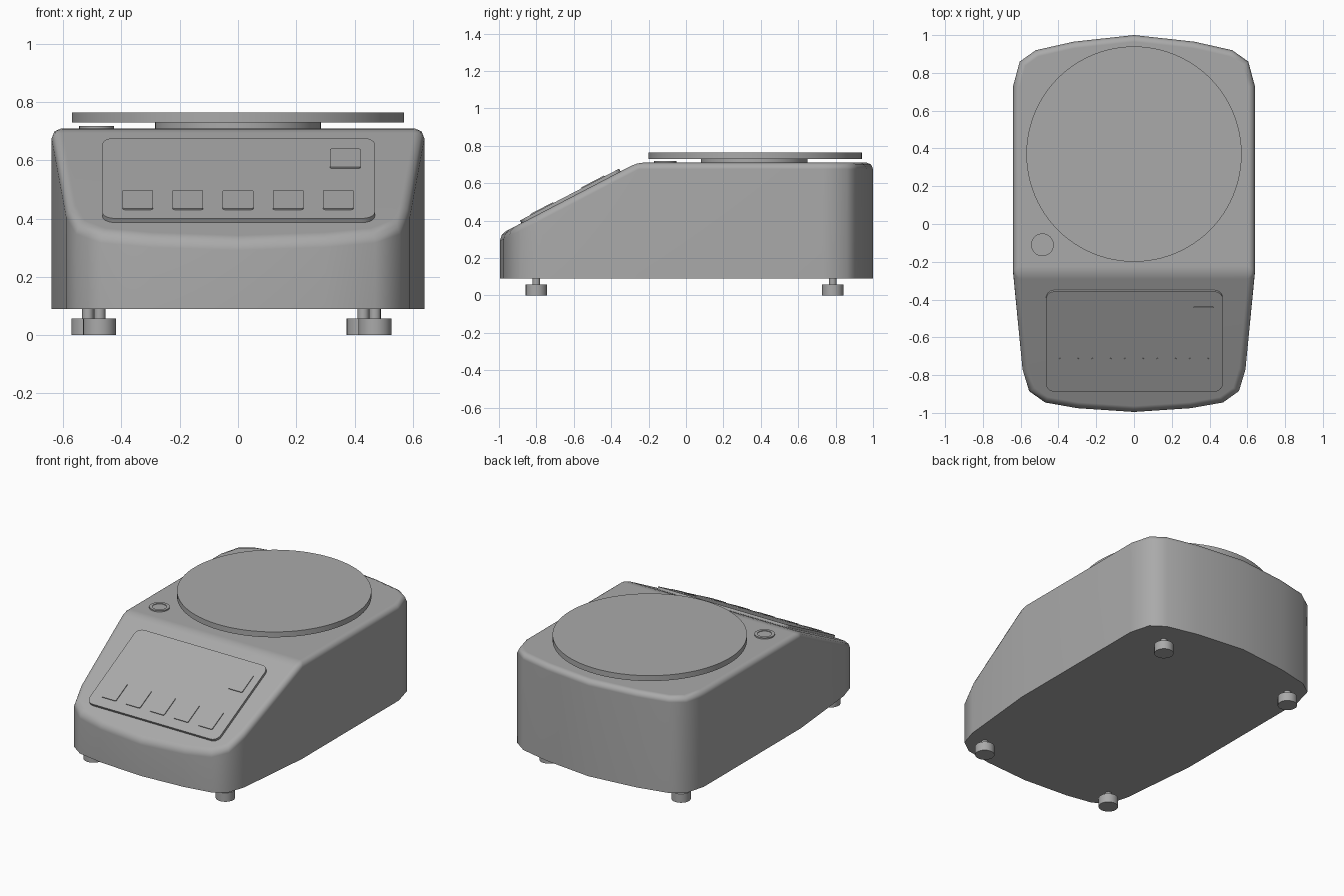
import bpy
import bmesh
from math import atan, cos, sin, pi, radians
from mathutils import Matrix, Vector

cube = bpy.data.objects.get("Cube")
if cube:
    bpy.data.objects.remove(cube, do_unlink=True)

grey = bpy.data.materials.new("warm_grey")
grey.use_nodes = True
grey.diffuse_color = (0.4, 0.4, 0.4, 1)
grey.node_tree.nodes["Principled BSDF"].inputs["Base Color"].default_value = (0.4, 0.4, 0.4, 1)

BASE, TOP, CREASE_Y = 0.09, 0.71, -0.26
TILT = atan(0.522)
SLOPE = Matrix.Translation((0, CREASE_Y, TOP)) @ Matrix.Rotation(TILT, 4, "X")


def finish(bm, name, angle=35):
    """Turn a bmesh into a smooth-shaded object with crisp edges."""
    bmesh.ops.recalc_face_normals(bm, faces=bm.faces[:])
    mesh = bpy.data.meshes.new(name)
    bm.to_mesh(mesh)
    bm.free()
    mesh.materials.append(grey)
    obj = bpy.data.objects.new(name, mesh)
    bpy.context.collection.objects.link(obj)
    bpy.ops.object.select_all(action="DESELECT")
    obj.select_set(True)
    bpy.context.view_layer.objects.active = obj
    bpy.ops.object.shade_smooth_by_angle(angle=radians(angle))
    return obj


def prism(outline, z0, z1):
    """Extrude a flat outline between two heights."""
    bm = bmesh.new()
    face = bm.faces.new([bm.verts.new((x, y, z0)) for x, y in outline])
    grown = bmesh.ops.extrude_face_region(bm, geom=[face])["geom"]
    verts = [g for g in grown if isinstance(g, bmesh.types.BMVert)]
    bmesh.ops.translate(bm, verts=verts, vec=(0, 0, z1 - z0))
    if not any(len(f.verts) == len(outline) and f.calc_center_median().z < z0 + 1e-5
               for f in bm.faces):
        bm.faces.new([v for v in bm.verts if v not in verts])
    return bm


def disc(name, x, y, z0, z1, r, sides=64):
    ring = [(x + r * cos(2 * pi * i / sides), y + r * sin(2 * pi * i / sides))
            for i in range(sides)]
    return finish(prism(ring, z0, z1), name)


def slope_plate(name, x, y, width, depth, low, high, r):
    """Rounded plate lying on the sloped front; y and depth are seen from above."""
    cy = (y - CREASE_Y) / cos(TILT)
    hw, hd = width / 2 - r, depth / cos(TILT) / 2 - r
    outline = []
    for k, (sx, sy) in enumerate([(1, 1), (-1, 1), (-1, -1), (1, -1)]):
        for i in range(6):
            a = (k + i / 5) * pi / 2
            outline.append((x + sx * hw + r * cos(a), cy + sy * hd + r * sin(a)))
    bm = prism(outline, low, high)
    bm.transform(SLOPE)
    return finish(bm, name)


# Housing: bowed outline, sliced by the sloped front, with softened upper edges
half = [(0, -0.995), (0.30, -0.975), (0.47, -0.945), (0.555, -0.885), (0.59, -0.77),
        (0.64, -0.26), (0.64, 0.73), (0.605, 0.86), (0.52, 0.92), (0.32, 0.965), (0, 1)]
outline = half + [(-x, y) for x, y in reversed(half[1:-1])]
bm = prism(outline, BASE, TOP)
bmesh.ops.bisect_plane(bm, geom=bm.verts[:] + bm.edges[:] + bm.faces[:], dist=1e-5,
                       plane_co=(0, CREASE_Y, TOP),
                       plane_no=Vector((0, -sin(TILT), cos(TILT))), clear_outer=True)
bmesh.ops.holes_fill(bm, edges=[e for e in bm.edges if e.is_boundary])
bmesh.ops.recalc_face_normals(bm, faces=bm.faces[:])
rim = [e for e in bm.edges if any(f.normal.z > 0.3 for f in e.link_faces)]
bmesh.ops.bevel(bm, geom=rim, offset=0.035, segments=2, profile=0.5,
                affect="EDGES", clamp_overlap=True)
housing = finish(bm, "housing", 46)
weighted = housing.modifiers.new("even_shading", "WEIGHTED_NORMAL")
weighted.keep_sharp = True

# Weighing pan on its short support
disc("pan_support", 0, 0.365, TOP - 0.01, 0.732, 0.285)
disc("weighing_pan", 0, 0.37, 0.73, 0.765, 0.57, 96)

# Bubble level: a thin ring with a recessed window
disc("level_window", -0.485, -0.11, TOP - 0.01, 0.714, 0.045, 32)
bm = bmesh.new()
rings = []
for r, z in [(0.06, TOP - 0.01), (0.06, 0.718), (0.042, 0.718), (0.042, TOP - 0.01)]:
    rings.append([bm.verts.new((-0.485 + r * cos(2 * pi * i / 32),
                                -0.11 + r * sin(2 * pi * i / 32), z)) for i in range(32)])
for k in range(4):
    a, b = rings[k], rings[(k + 1) % 4]
    for i in range(32):
        j = (i + 1) % 32
        bm.faces.new((a[i], a[j], b[j], b[i]))
finish(bm, "level_ring")

# Control panel and its keys
slope_plate("control_panel", 0.002, -0.615, 0.935, 0.53, -0.005, 0.016, 0.045)
for i in range(5):
    slope_plate(f"key_{i + 1}", -0.344 + 0.172 * i, -0.762, 0.105, 0.122, 0.014, 0.021, 0.008)
slope_plate("power_key", 0.368, -0.49, 0.105, 0.122, 0.014, 0.021, 0.008)

# Levelling feet on thin stems
for end, y, shift in [("front", -0.80, 0), ("rear", 0.785, -0.04)]:
    for side, x in [("left", 0.47), ("right", -0.475)]:
        disc(f"{end}_{side}_foot", x + shift, y, 0, 0.057, 0.057, 24)
        disc(f"{end}_{side}_stem", x + shift, y, 0.05, BASE + 0.01, 0.02, 16)
